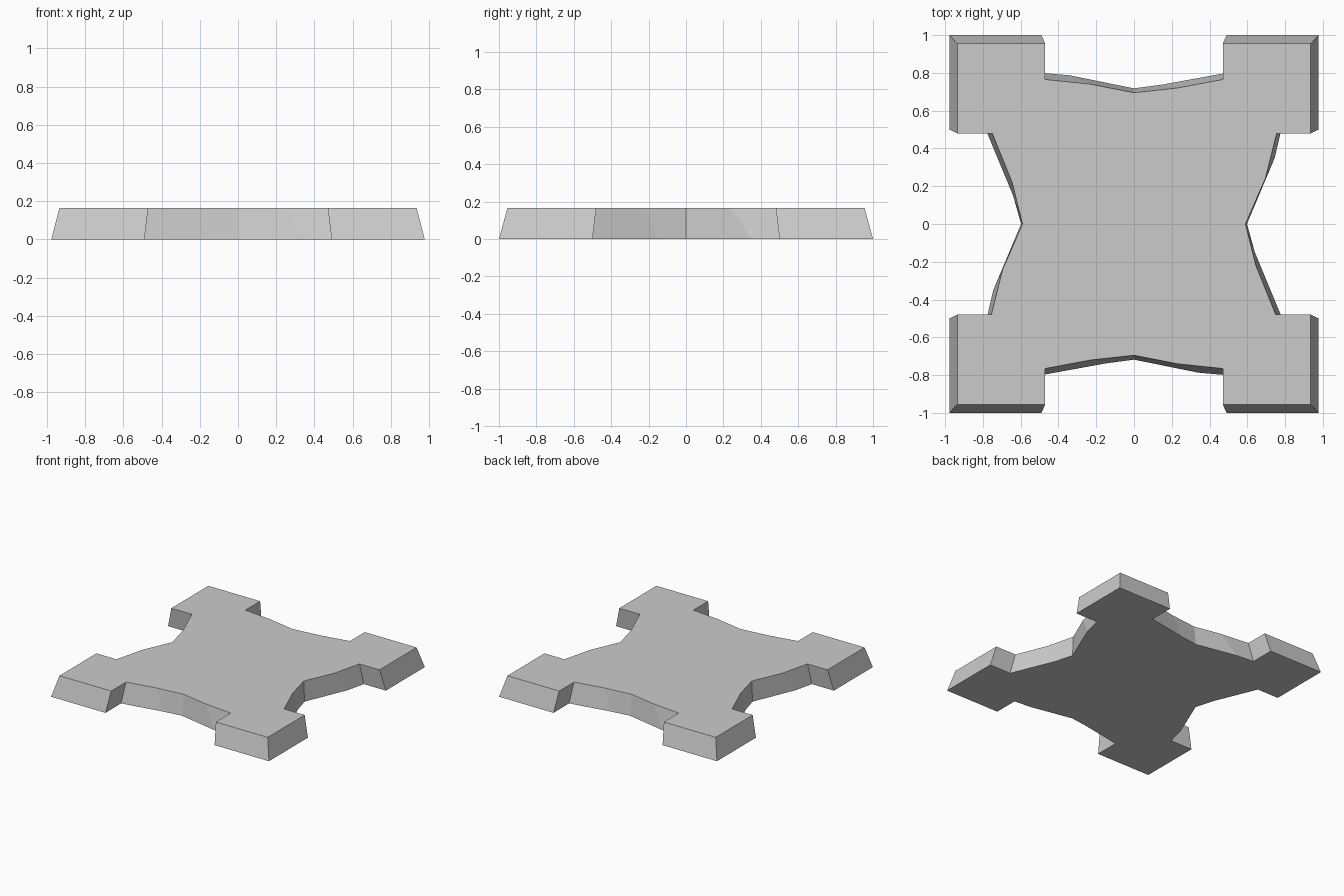
import bpy
import bmesh

if "Cube" in bpy.data.objects:
    bpy.data.objects.remove(bpy.data.objects["Cube"])

HEIGHT = 0.165

# Half outlines (anticlockwise); the other half is the same turned by 180 degrees
TOP = [(0, -0.695), (0.23, -0.74), (0.47, -0.765), (0.47, -0.955), (0.935, -0.955),
       (0.935, -0.48), (0.75, -0.48), (0.645, -0.22), (0.59, 0), (0.695, 0.24),
       (0.755, 0.48), (0.935, 0.48), (0.935, 0.955), (0.47, 0.955), (0.47, 0.765),
       (0.23, 0.72)]
BOTTOM = [(0, -0.718), (0.34, -0.787), (0.49, -0.80), (0.49, -1.0), (0.978, -1.0),
          (0.978, -0.50), (0.785, -0.50), (0.64, -0.15), (0.598, 0), (0.745, 0.35),
          (0.78, 0.50), (0.978, 0.50), (0.978, 1.0), (0.49, 1.0), (0.49, 0.80),
          (0.15, 0.738)]


def full_outline(half):
    return half + [(-x, -y) for x, y in half]


# Flat slab with four corner feet, tapering towards the top
bm = bmesh.new()
low = [bm.verts.new((x, y, 0)) for x, y in full_outline(BOTTOM)]
high = [bm.verts.new((x, y, HEIGHT)) for x, y in full_outline(TOP)]
bm.faces.new(high)
bm.faces.new(low[::-1])
n = len(low)
for i in range(n):
    j = (i + 1) % n
    bm.faces.new((low[i], low[j], high[j], high[i]))
bmesh.ops.triangulate(bm, faces=[f for f in bm.faces if len(f.verts) > 4])
bmesh.ops.recalc_face_normals(bm, faces=bm.faces[:])

mesh = bpy.data.meshes.new("base_slab")
bm.to_mesh(mesh)
bm.free()
slab = bpy.data.objects.new("base_slab", mesh)
bpy.context.collection.objects.link(slab)

# Plain grey
grey = bpy.data.materials.new("light_grey")
grey.diffuse_color = (0.6, 0.6, 0.6, 1)
grey.use_nodes = True
grey.node_tree.nodes["Principled BSDF"].inputs["Base Color"].default_value = grey.diffuse_color
mesh.materials.append(grey)
